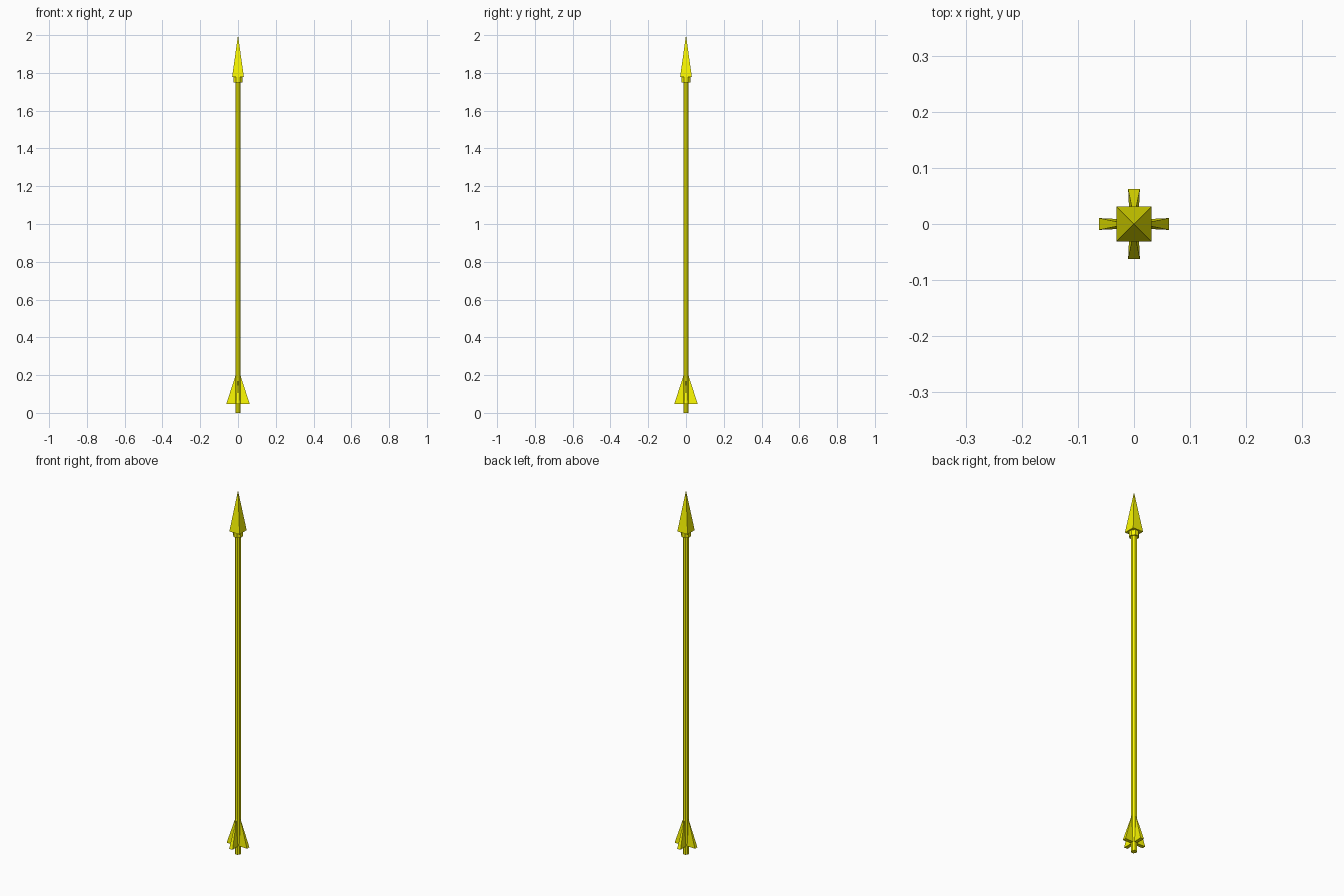
import bpy, bmesh
from math import pi
from mathutils import Matrix

if "Cube" in bpy.data.objects:
    bpy.data.objects.remove(bpy.data.objects["Cube"])

mat = bpy.data.materials.new("yellow")
mat.diffuse_color = (0.95, 0.93, 0.0, 1)
mat.use_nodes = True
mat.node_tree.nodes["Principled BSDF"].inputs["Base Color"].default_value = mat.diffuse_color


def add_object(name, bm):
    bmesh.ops.recalc_face_normals(bm, faces=bm.faces)
    mesh = bpy.data.meshes.new(name)
    bm.to_mesh(mesh)
    bm.free()
    mesh.materials.append(mat)
    obj = bpy.data.objects.new(name, mesh)
    bpy.context.collection.objects.link(obj)
    return obj


def add_cone(name, sides, r1, r2, z0, z1, turn=0.0):
    bm = bmesh.new()
    m = Matrix.Translation((0, 0, (z0 + z1) / 2)) @ Matrix.Rotation(turn, 4, 'Z')
    bmesh.ops.create_cone(bm, cap_ends=True, segments=sides, radius1=r1,
                          radius2=r2, depth=z1 - z0, matrix=m)
    bmesh.ops.remove_doubles(bm, verts=bm.verts, dist=1e-5)
    return add_object(name, bm)


def add_fin(name, angle):
    # wedge: point at the top, widening down and outward
    bm = bmesh.new()
    pts = [(0.011, 0, 0.205), (0.062, -0.0105, 0.047), (0.062, 0.0105, 0.047),
           (0.010, 0.008, 0.047), (0.010, -0.008, 0.047)]
    tip, *base = [bm.verts.new(p) for p in pts]
    bm.faces.new(base)
    for i in range(4):
        bm.faces.new((tip, base[i], base[(i + 1) % 4]))
    bmesh.ops.rotate(bm, verts=bm.verts, matrix=Matrix.Rotation(angle, 3, 'Z'))
    return add_object(name, bm)


# eight-sided shaft and collar, with flats toward the front
add_cone("shaft", 8, 0.0155, 0.0155, 0.0, 1.785, pi / 8)
add_cone("collar", 8, 0.025, 0.025, 1.75, 1.785, pi / 8)

# four-sided pyramid point
add_cone("arrow_head", 4, 0.031 * 2 ** 0.5, 0.0, 1.778, 2.0, pi / 4)

# four tail fins
for i in range(4):
    add_fin(f"tail_fin_{i + 1}", i * pi / 2)
